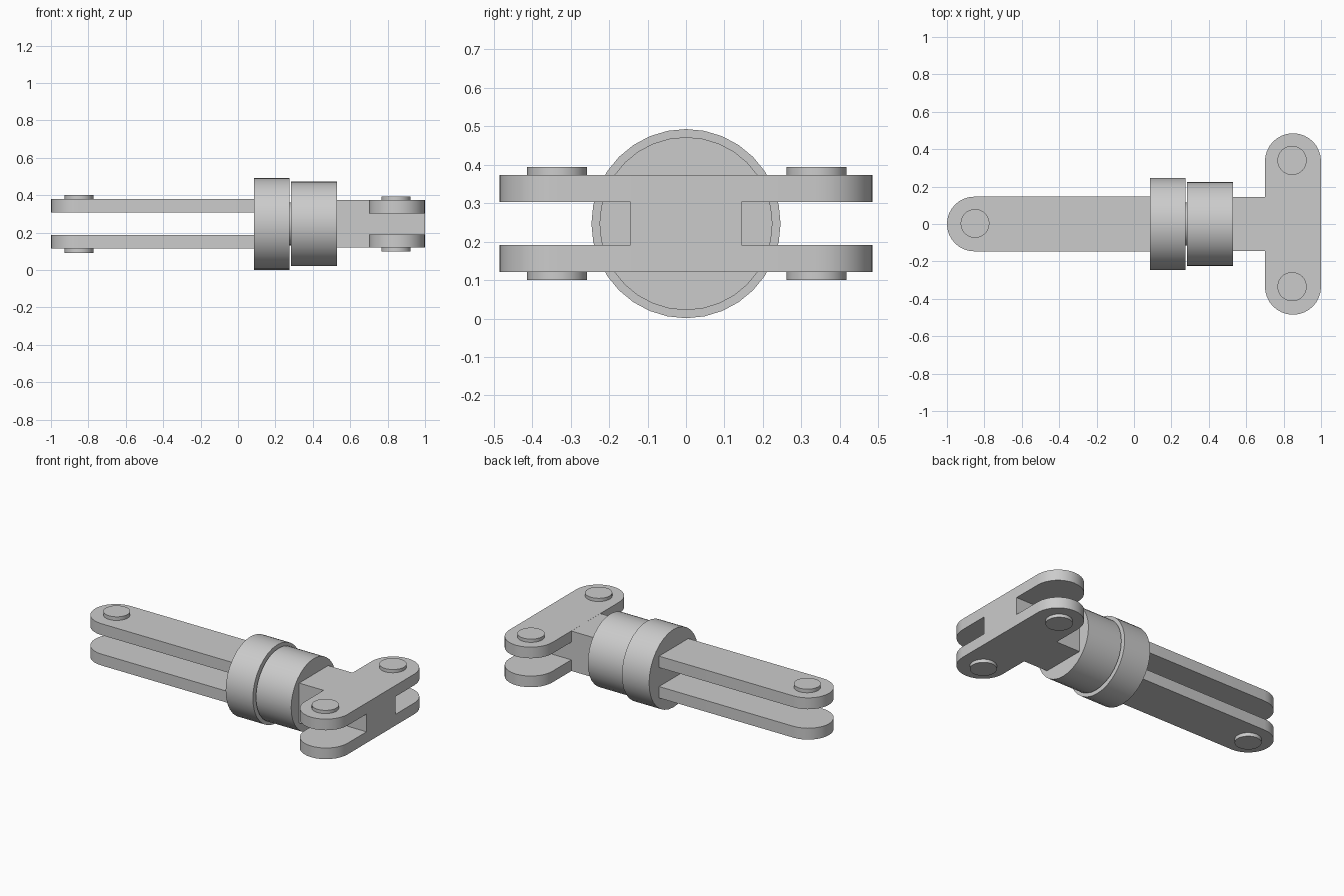
import bpy, bmesh
from math import sin, cos, pi

if "Cube" in bpy.data.objects:
    bpy.data.objects.remove(bpy.data.objects["Cube"])

CZ = 0.247  # height of the long axis


def finish(name, bm):
    bmesh.ops.recalc_face_normals(bm, faces=bm.faces[:])
    me = bpy.data.meshes.new(name)
    bm.to_mesh(me)
    bm.free()
    ob = bpy.data.objects.new(name, me)
    bpy.context.collection.objects.link(ob)
    bpy.ops.object.select_all(action='DESELECT')
    ob.select_set(True)
    bpy.context.view_layer.objects.active = ob
    bpy.ops.object.shade_smooth_by_angle(angle=0.6)
    return ob


def plate(name, outline, z0, z1):
    """Extrude a flat xy outline from z0 to z1."""
    bm = bmesh.new()
    face = bm.faces.new([bm.verts.new((x, y, z0)) for x, y in outline])
    ext = bmesh.ops.extrude_face_region(bm, geom=[face])
    verts = [g for g in ext['geom'] if isinstance(g, bmesh.types.BMVert)]
    bmesh.ops.translate(bm, verts=verts, vec=(0, 0, z1 - z0))
    return finish(name, bm)


def arc(cx, cy, r, a0, a1, n=16):
    return [(cx + r * cos(a0 + (a1 - a0) * i / n),
             cy + r * sin(a0 + (a1 - a0) * i / n)) for i in range(n + 1)]


def turned(name, profile, n=32):
    """Solid of revolution about the long axis from (x, radius) rings."""
    bm = bmesh.new()
    rings = [[bm.verts.new((x, r * cos(2 * pi * i / n), CZ + r * sin(2 * pi * i / n)))
              for i in range(n)] for x, r in profile]
    for a, b in zip(rings, rings[1:]):
        for i in range(n):
            j = (i + 1) % n
            bm.faces.new((a[i], a[j], b[j], b[i]))
    bm.faces.new(rings[0])
    bm.faces.new(rings[-1])
    return finish(name, bm)


# Swivel collar, thin neck and barrel
turned("swivel_barrel", [(0.086, 0.246), (0.276, 0.246), (0.276, 0.115),
                         (0.283, 0.115), (0.283, 0.225), (0.529, 0.225)])

# Block joining the barrel to the cross head, filling between its plates
plate("head_block", [(0.52, -0.145), (1.0, -0.145), (1.0, 0.145), (0.52, 0.145)],
      CZ - 0.126, CZ + 0.126)

prong = [(0.1, -0.146), (0.1, 0.146)] + arc(-0.854, 0, 0.146, pi / 2, 3 * pi / 2)
head = arc(0.85, 0.335, 0.15, 0, pi) + arc(0.85, -0.335, 0.15, pi, 2 * pi)

for side, s in (("upper", 1), ("lower", -1)):
    def level(near, far):
        return sorted((CZ + s * near, CZ + s * far))

    # Long fork prongs and cross head plates
    plate(side + "_prong", prong, *level(0.060, 0.132))
    plate(side + "_head_plate", head, *level(0.056, 0.1265))
    # Pin caps on the outer faces
    plate(side + "_prong_pin", arc(-0.85, 0.003, 0.077, 0, 2 * pi, 32)[:-1], *level(0.125, 0.155))
    for tag, y in (("left", 0.34), ("right", -0.335)):
        plate(f"{side}_{tag}_head_pin", arc(0.845, y, 0.078, 0, 2 * pi, 32)[:-1],
              *level(0.12, 0.147))
